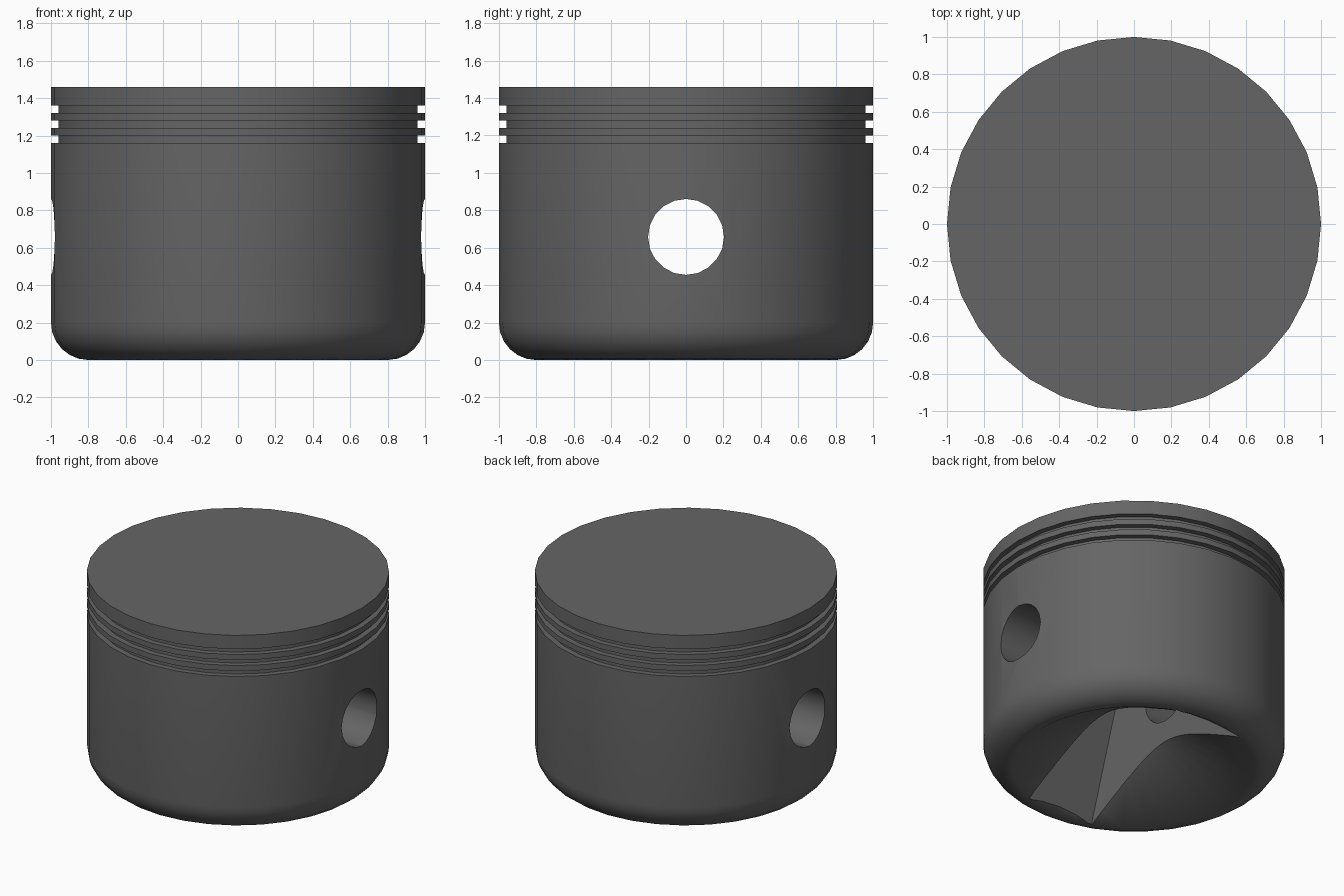
import bpy, bmesh, math
from mathutils import Matrix

if "Cube" in bpy.data.objects:
    bpy.data.objects.remove(bpy.data.objects["Cube"], do_unlink=True)

# Single dark metal colour
metal = bpy.data.materials.new("dark grey metal")
metal.use_nodes = True
COLOUR = (0.13, 0.13, 0.13, 1.0)
metal.diffuse_color = COLOUR
metal.node_tree.nodes["Principled BSDF"].inputs["Base Color"].default_value = COLOUR


def make_object(name, bm):
    bmesh.ops.recalc_face_normals(bm, faces=bm.faces)
    mesh = bpy.data.meshes.new(name)
    bm.to_mesh(mesh)
    bm.free()
    mesh.materials.append(metal)
    obj = bpy.data.objects.new(name, mesh)
    bpy.context.collection.objects.link(obj)
    return obj


def lathe(name, profile, steps):
    bm = bmesh.new()
    verts = [bm.verts.new((0, r, z)) for r, z in profile]
    edges = [bm.edges.new(pair) for pair in zip(verts, verts[1:])]
    bmesh.ops.spin(bm, geom=verts + edges, cent=(0, 0, 0), axis=(0, 0, 1),
                   angle=math.tau, steps=steps, use_duplicate=False)
    bmesh.ops.remove_doubles(bm, verts=bm.verts, dist=1e-4)
    return make_object(name, bm)


def cut(target, cutter):
    cutter.hide_render = True
    mod = target.modifiers.new("cut", 'BOOLEAN')
    mod.operation = 'DIFFERENCE'
    mod.solver = 'EXACT'
    mod.object = cutter
    bpy.ops.object.select_all(action='DESELECT')
    bpy.context.view_layer.objects.active = target
    target.select_set(True)
    bpy.ops.object.modifier_apply(modifier=mod.name)
    bpy.data.objects.remove(cutter, do_unlink=True)


# Body profile: conical underside, rounded skirt, three ring grooves, flat crown
HEIGHT, FILLET, SEGMENTS = 1.46, 0.2, 6
profile = [(0, 0.45)]
for i in range(SEGMENTS + 1):
    a = math.pi / 2 * i / SEGMENTS
    profile.append((1 - FILLET + FILLET * math.sin(a), FILLET - FILLET * math.cos(a)))
for z in (1.16, 1.24, 1.32):
    profile += [(1, z), (0.96, z), (0.96, z + 0.04), (1, z + 0.04)]
profile += [(1, HEIGHT), (0, HEIGHT)]
piston = lathe("piston_body", profile, 32)

# Slot for the connecting rod, with sloping end walls
bm = bmesh.new()
bmesh.ops.create_cube(bm, size=2)
for v in bm.verts:
    z = 1.05 if v.co.z > 0 else -0.1
    v.co = (v.co.x * 0.27, v.co.y * (0.76 - 0.32 * z), z)
cut(piston, make_object("rod_slot_cutter", bm))

# Cross hole for the wrist pin
bm = bmesh.new()
bmesh.ops.create_cone(bm, cap_ends=True, segments=20, radius1=0.203, radius2=0.203, depth=2.4,
                      matrix=Matrix.Translation((0, 0, 0.658)) @ Matrix.Rotation(math.pi / 2, 4, 'Y'))
cut(piston, make_object("pin_hole_cutter", bm))

bpy.ops.object.select_all(action='DESELECT')
piston.select_set(True)
bpy.context.view_layer.objects.active = piston
bpy.ops.object.shade_smooth_by_angle(angle=math.radians(40))
